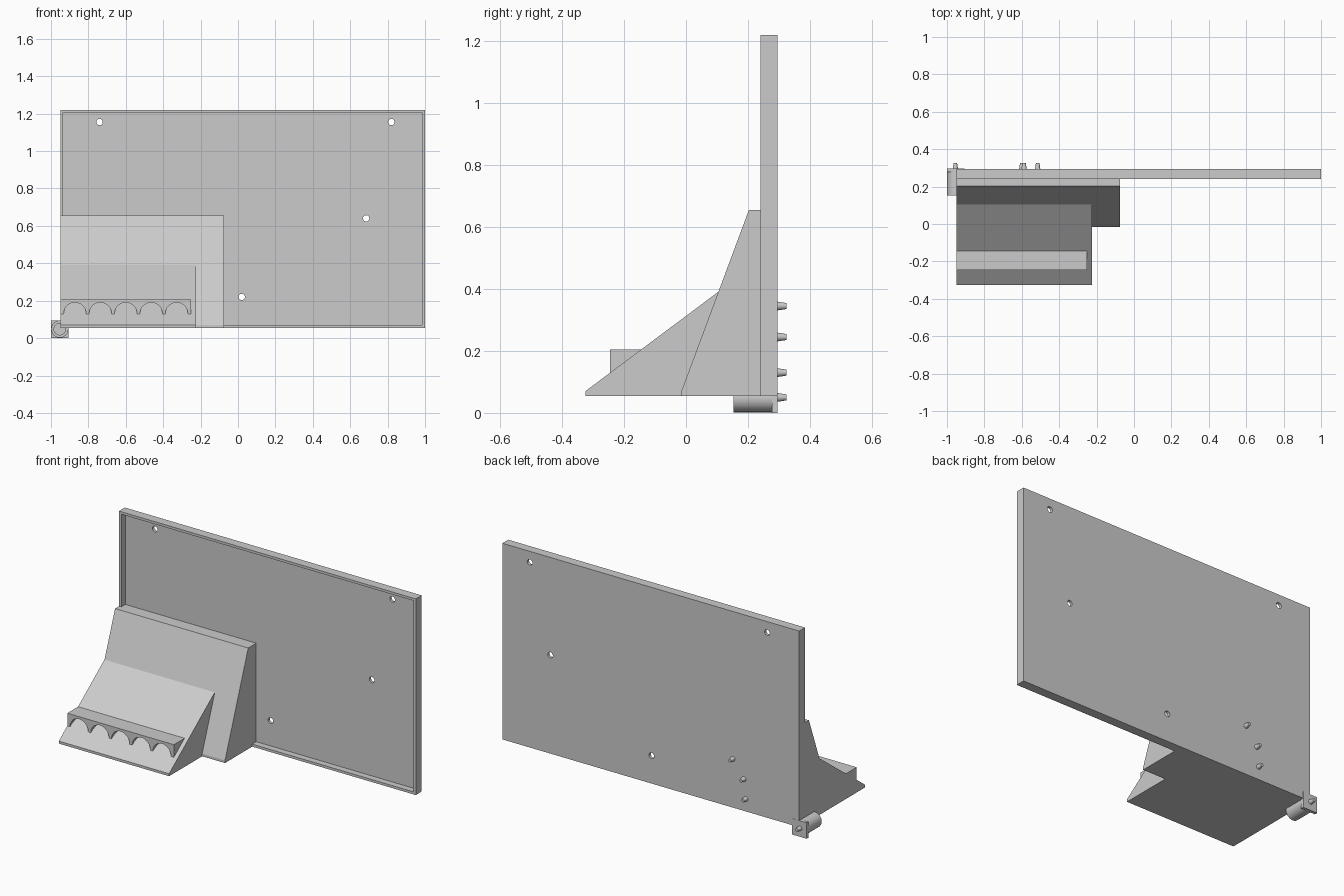
import bpy, bmesh, math
from mathutils import Matrix, Vector

if "Cube" in bpy.data.objects:
    bpy.data.objects.remove(bpy.data.objects["Cube"])


def finish(name, bm, smooth=False):
    bmesh.ops.recalc_face_normals(bm, faces=bm.faces)
    me = bpy.data.meshes.new(name)
    bm.to_mesh(me)
    bm.free()
    ob = bpy.data.objects.new(name, me)
    bpy.context.collection.objects.link(ob)
    if smooth:
        bpy.ops.object.select_all(action='DESELECT')
        ob.select_set(True)
        bpy.context.view_layer.objects.active = ob
        bpy.ops.object.shade_smooth_by_angle(angle=math.radians(35))
    return ob


def prism(name, points, offset):
    """Extrude a closed planar outline along offset."""
    bm = bmesh.new()
    face = bm.faces.new([bm.verts.new(p) for p in points])
    new = bmesh.ops.extrude_face_region(bm, geom=[face], use_keep_orig=True)
    bmesh.ops.translate(bm, vec=Vector(offset),
                        verts=[v for v in new['geom'] if isinstance(v, bmesh.types.BMVert)])
    return finish(name, bm)


def box(name, x0, x1, y0, y1, z0, z1):
    return prism(name, [(x0, y0, z0), (x1, y0, z0), (x1, y0, z1), (x0, y0, z1)], (0, y1 - y0, 0))


def lathe_y(name, x, z, profile, n=32):
    """Revolve a closed or axis-ended (radius, y) profile around the y axis at x, z."""
    bm = bmesh.new()
    verts = [bm.verts.new((x + r, y, z)) for r, y in profile]
    edges = [bm.edges.new(p) for p in zip(verts, verts[1:])]
    bmesh.ops.spin(bm, geom=verts + edges, cent=(x, 0, z), axis=(0, 1, 0),
                   angle=math.tau, steps=n)
    bmesh.ops.remove_doubles(bm, verts=bm.verts, dist=1e-5)
    return finish(name, bm, True)


def cut(ob, cutter):
    mod = ob.modifiers.new('cut', 'BOOLEAN')
    mod.operation = 'DIFFERENCE'
    mod.solver = 'EXACT'
    mod.object = cutter
    cutter.hide_render = True
    bpy.ops.object.select_all(action='DESELECT')
    ob.select_set(True)
    bpy.context.view_layer.objects.active = ob
    bpy.ops.object.modifier_apply(modifier=mod.name)
    bpy.data.objects.remove(cutter)


# Back panel: shallow tray with a thin rim and four screw holes
panel = box('back_panel', -0.95, 1.0, 0.24, 0.295, 0.055, 1.22)
cut(panel, box('recess_cutter', -0.935, 0.985, 0.2, 0.278, 0.07, 1.205))
for x, z in [(-0.74, 1.155), (0.82, 1.155), (0.685, 0.64), (0.02, 0.22)]:
    cut(panel, lathe_y('hole_cutter', x, z, [(0, 0.2), (0.017, 0.2), (0.017, 0.35), (0, 0.35)], 24))

# Two stacked wedges with sloping fronts
upper = [(0.279, 0.055), (-0.015, 0.055), (-0.015, 0.07), (0.203, 0.655), (0.279, 0.655)]
lower = [(0.103, 0.055), (-0.325, 0.055), (-0.325, 0.07), (0.103, 0.39)]
prism('tall_wedge', [(-0.95, y, z) for y, z in upper], (0.875, 0, 0))
prism('low_wedge', [(-0.95, y, z) for y, z in lower], (0.725, 0, 0))

# Ledge with five arches, its underside buried in the low wedge
outline = [(-0.25, 0.205), (-0.95, 0.205), (-0.95, 0.125)]
for i in range(5):
    cx = -0.872 + i * 0.136
    outline.append((cx - 0.06, 0.125))
    for k in range(17):
        a = math.pi * (1 - k / 16)
        outline.append((cx + 0.06 * math.cos(a), 0.13 + 0.06 * math.sin(a)))
    outline.append((cx + 0.06, 0.125))
outline.append((-0.25, 0.125))
prism('arched_ledge', [(x, -0.245, z) for x, z in outline], (0, 0.104, 0))

# Corner mount: square plate with a bored barrel
box('corner_plate', -1.0, -0.905, 0.278, 0.296, 0.0, 0.095)
lathe_y('corner_barrel', -0.953, 0.048,
        [(0.0, 0.275), (0.031, 0.275), (0.031, 0.153), (0.046, 0.153), (0.046, 0.28), (0, 0.28)])

# Tapered pins on the back
for i, (x, z) in enumerate([(-0.515, 0.345), (-0.588, 0.245), (-0.6, 0.13), (-0.955, 0.05)]):
    lathe_y(f'back_pin_{i + 1}', x, z, [(0, 0.29), (0.015, 0.29), (0.0095, 0.325), (0, 0.325)], 20)
